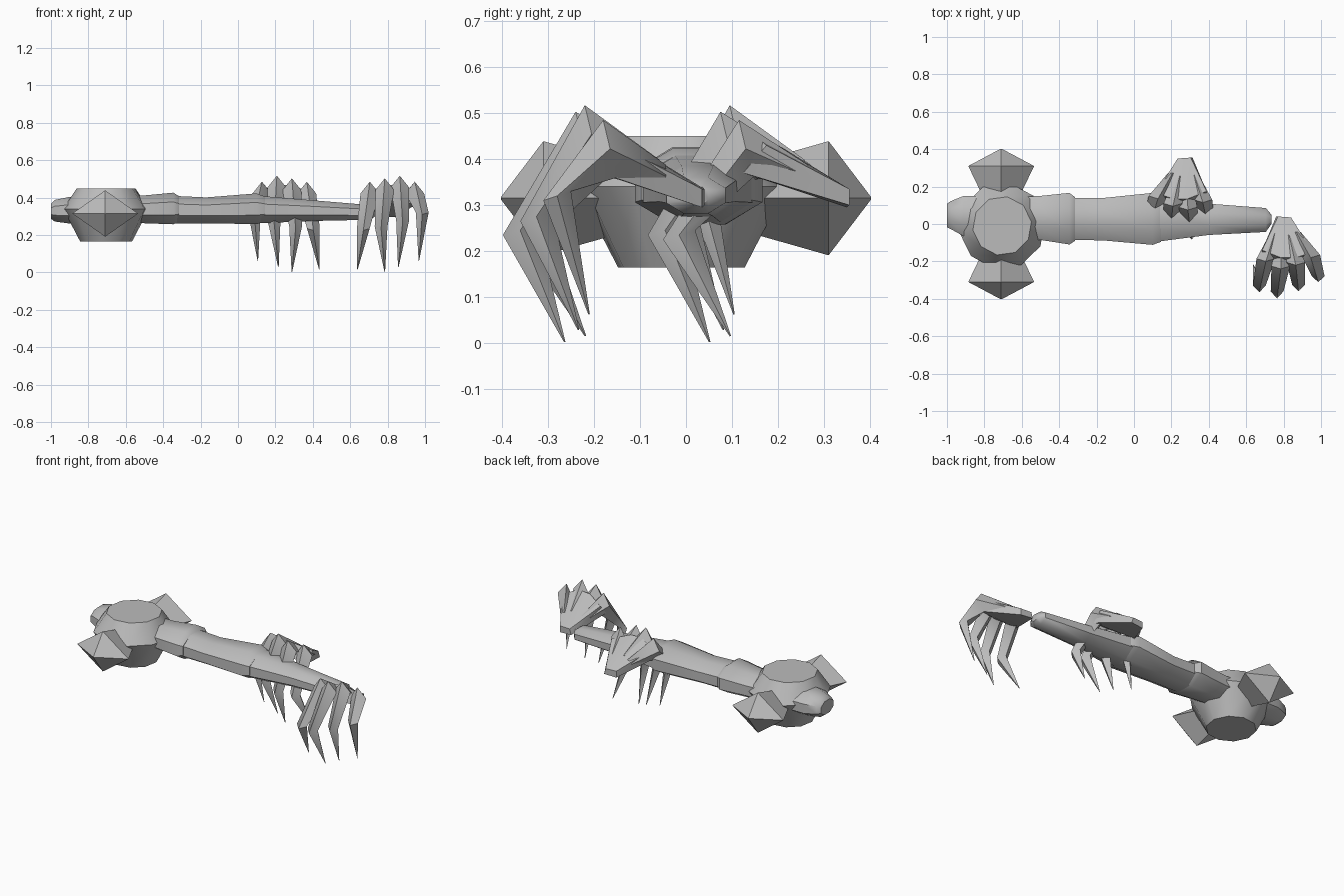
import bpy, bmesh, math
from mathutils import Vector

if "Cube" in bpy.data.objects:
    bpy.data.objects.remove(bpy.data.objects["Cube"])

grey = bpy.data.materials.new("plain_grey")
grey.diffuse_color = (0.5, 0.5, 0.5, 1)
grey.use_nodes = True
grey.node_tree.nodes["Principled BSDF"].inputs["Base Color"].default_value = grey.diffuse_color


def finish(name, bm, angle=45):
    bmesh.ops.recalc_face_normals(bm, faces=bm.faces)
    me = bpy.data.meshes.new(name)
    bm.to_mesh(me)
    bm.free()
    me.materials.append(grey)
    ob = bpy.data.objects.new(name, me)
    bpy.context.collection.objects.link(ob)
    bpy.ops.object.select_all(action='DESELECT')
    ob.select_set(True)
    bpy.context.view_layer.objects.active = ob
    bpy.ops.object.shade_smooth_by_angle(angle=math.radians(angle))
    return ob


def loft(bm, rings):
    """Skin a list of equal-length point rings and cap both ends."""
    rows = [[bm.verts.new(p) for p in r] for r in rings]
    n = len(rows[0])
    for a, b in zip(rows, rows[1:]):
        for i in range(n):
            j = (i + 1) % n
            bm.faces.new((a[i], a[j], b[j], b[i]))
    bm.faces.new(rows[0][::-1])
    bm.faces.new(rows[-1])


def ring(n, place, phase=0.0):
    return [place(math.cos(t), math.sin(t))
            for t in (phase + 2 * math.pi * i / n for i in range(n))]


# Faceted head of the mallet
bm = bmesh.new()
loft(bm, [ring(10, lambda c, s: (-0.705 + r * c, -0.01 + r * s, z), math.radians(8))
          for z, r in ((0.165, 0.14), (0.34, 0.232), (0.45, 0.158))])
finish("head", bm, 50)

# Four-sided spikes on both sides of the head
for side, name in ((1, "back_spike"), (-1, "front_spike")):
    bm = bmesh.new()
    loft(bm, [ring(4, lambda c, s: (-0.71 + rx * c, side * y, 0.315 + rz * s))
              for y, rx, rz in ((0.12, 0.085, 0.07), (0.31, 0.176, 0.124),
                                (0.402, 0.003, 0.003))])
    finish(name, bm, 40)

# Handle sections: x, y low, y high, z low, z high
SECTIONS = {
    "end_knob": [(-1.0, -0.02, 0.11, 0.285, 0.37), (-0.98, -0.03, 0.125, 0.27, 0.39),
                 (-0.91, -0.07, 0.155, 0.26, 0.405), (-0.8, -0.07, 0.155, 0.26, 0.405)],
    "handle_collar": [(-0.6, -0.085, 0.15, 0.26, 0.415), (-0.5, -0.09, 0.155, 0.26, 0.415),
                      (-0.345, -0.115, 0.172, 0.254, 0.43), (-0.315, -0.095, 0.148, 0.27, 0.41)],
    "handle_middle": [(-0.34, -0.09, 0.145, 0.26, 0.412), (-0.17, -0.092, 0.143, 0.26, 0.404),
                      (0.10, -0.117, 0.172, 0.255, 0.426), (0.145, -0.1, 0.145, 0.27, 0.408)],
    "handle_tip": [(0.12, -0.1, 0.15, 0.26, 0.412), (0.4, -0.062, 0.112, 0.273, 0.388),
                   (0.705, -0.045, 0.088, 0.28, 0.362), (0.735, 0.0, 0.05, 0.3, 0.34)],
}
for name, rows in SECTIONS.items():
    bm = bmesh.new()
    loft(bm, [ring(8, lambda c, s: (x, (y0 + y1) / 2 + c * (y1 - y0) / 2 * 1.04,
                                    (z0 + z1) / 2 + s * (z1 - z0) / 2 * 1.04),
                   math.pi / 8)
              for x, y0, y1, z0, z1 in rows])
    finish(name, bm, 42)

# Fingers: outer knuckle, outer knee, tip, knee thickness
FINGERS = [
    ((0.705, -0.20, 0.485), (0.670, -0.365, 0.225), (0.638, -0.22, 0.015), 0.07),
    ((0.785, -0.24, 0.503), (0.765, -0.398, 0.235), (0.785, -0.265, 0.002), 0.075),
    ((0.865, -0.22, 0.517), (0.880, -0.360, 0.265), (0.857, -0.235, 0.028), 0.07),
    ((0.945, -0.18, 0.485), (0.985, -0.310, 0.310), (0.967, -0.212, 0.062), 0.06),
]
PALM = [(0.76, 0.04, 0.30), (0.84, 0.035, 0.295), (0.77, 0.04, 0.335), (0.84, 0.035, 0.335),
        (0.685, -0.14, 0.43), (0.785, -0.18, 0.465), (0.865, -0.18, 0.47), (0.955, -0.15, 0.43),
        (0.68, -0.19, 0.37), (0.955, -0.17, 0.365), (0.80, -0.22, 0.39)]


def diamond(outer, inner, half):
    mid = (outer + inner) / 2
    side = Vector((half, 0, 0))
    return [outer, mid + side, inner, mid - side]


def hand(name, mirror):
    def place(p):
        return (1.073 - p[0], p[1] + 0.315, p[2]) if mirror else tuple(p)
    # palm
    bm = bmesh.new()
    for p in PALM:
        bm.verts.new(place(p))
    bmesh.ops.convex_hull(bm, input=bm.verts)
    finish(name + "_palm", bm, 50)
    # bent pointed fingers
    for i, (kn, ke, tip, thick) in enumerate(FINGERS):
        kn, ke, tip = Vector(kn), Vector(ke), Vector(tip)
        wrist = Vector((0.80 + 0.2 * (kn.x - 0.82), 0.03, 0.335))
        root = wrist.lerp(kn, 0.35)
        rows = [diamond(root, root + Vector((0, 0.0, -0.05)), 0.025),
                diamond(kn, kn + Vector((0, 0.03, -0.125)), 0.05),
                diamond(ke, ke + Vector((0, thick, 0.02)), 0.034),
                diamond(tip, tip + Vector((0, 0.003, 0.001)), 0.0015)]
        bm = bmesh.new()
        loft(bm, [[place(p) for p in r] for r in rows])
        finish(f"{name}_finger_{i + 1}", bm, 50)


hand("end_hand", False)
hand("middle_hand", True)
